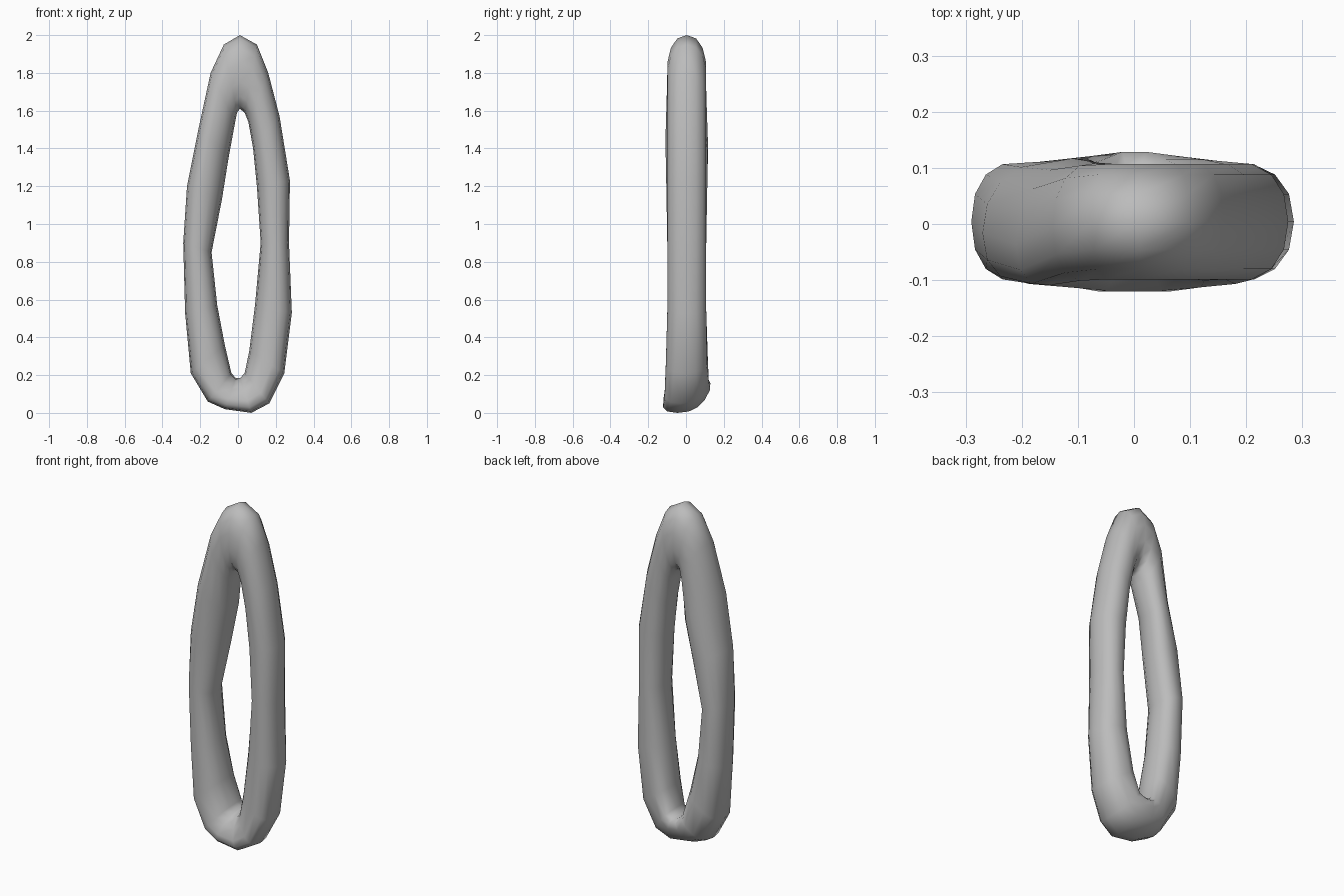
import bpy
import bmesh
import math
from mathutils import Vector

SIDES = 14


def remove_default_cube():
    cube = bpy.data.objects.get("Cube")
    if cube:
        bpy.data.objects.remove(cube, do_unlink=True)


def make_material(name, colour):
    material = bpy.data.materials.new(name)
    material.use_nodes = True
    material.diffuse_color = colour
    material.node_tree.nodes["Principled BSDF"].inputs["Base Color"].default_value = colour
    return material


def signed_power(value, power):
    return math.copysign(abs(value) ** power, value)


def section(outer, inner, half_depth, lean, power):
    """Rounded loop spanning the inner and outer rims, leaning in depth."""
    outer = Vector((outer[0], 0, outer[1]))
    inner = Vector((inner[0], 0, inner[1]))
    centre = (outer + inner) / 2
    radial = (outer - inner) / 2
    points = []
    for i in range(SIDES):
        angle = math.tau * i / SIDES
        across = signed_power(math.cos(angle), power)
        depth = signed_power(math.sin(angle), power)
        offset = half_depth * depth + lean * across + 0.004
        points.append(centre + radial * across + Vector((0, offset, 0)))
    return points


def build_closed_tube(name, loops, material):
    """Bridge successive loops into one seamless ring."""
    bm = bmesh.new()
    rings = [[bm.verts.new(point) for point in loop] for loop in loops]
    for ring, following in zip(rings, rings[1:] + rings[:1]):
        for i in range(SIDES):
            j = (i + 1) % SIDES
            face = bm.faces.new((ring[i], ring[j], following[j], following[i]))
            face.smooth = True
    bmesh.ops.recalc_face_normals(bm, faces=bm.faces)
    mesh = bpy.data.meshes.new(name)
    bm.to_mesh(mesh)
    bm.free()
    mesh.materials.append(material)
    link = bpy.data.objects.new(name, mesh)
    bpy.context.collection.objects.link(link)
    return link


remove_default_cube()
grey = make_material("plain grey", (0.5, 0.5, 0.5, 1))

# Outer rim, inner rim and depth lean, clockwise from the tip
upper_left_side = [
    ((0.01, 2.0), (0.01, 1.61), 0),
    ((0.10, 1.95), (0.035, 1.59), 0),
    ((0.16, 1.8), (0.055, 1.54), 0),
    ((0.22, 1.57), (0.08, 1.4), 0),
    ((0.275, 1.23), (0.1, 1.2), 0),
    ((0.27, 0.9), (0.12, 0.9), 0),
    ((0.285, 0.53), (0.09, 0.57), 0),
]
foot = [
    ((0.245, 0.21), (0.06, 0.33), -0.01),
    ((0.165, 0.05), (0.035, 0.21), -0.03),
    ((0.07, 0), (0.012, 0.185), -0.05),
    ((-0.07, 0.02), (-0.012, 0.185), -0.05),
    ((-0.16, 0.06), (-0.035, 0.21), -0.03),
    ((-0.25, 0.21), (-0.07, 0.36), -0.01),
]
right_side = [
    ((-0.28, 0.53), (-0.11, 0.57), 0),
    ((-0.29, 0.9), (-0.14, 0.85), 0),
    ((-0.27, 1.2), (-0.085, 1.13), -0.02),
    ((-0.21, 1.5), (-0.05, 1.35), -0.04),
    ((-0.145, 1.8), (-0.015, 1.54), -0.01),
    ((-0.075, 1.95), (-0.005, 1.59), 0),
]

# Elongated link: the foot is boxier and slightly deeper than the rails
loops = [section(o, i, 0.105, lean, 0.9) for o, i, lean in upper_left_side]
loops += [section(o, i, 0.11, lean, 0.8) for o, i, lean in foot]
loops += [section(o, i, 0.105, lean, 0.9) for o, i, lean in right_side]
build_closed_tube("elongated_link", loops, grey)
